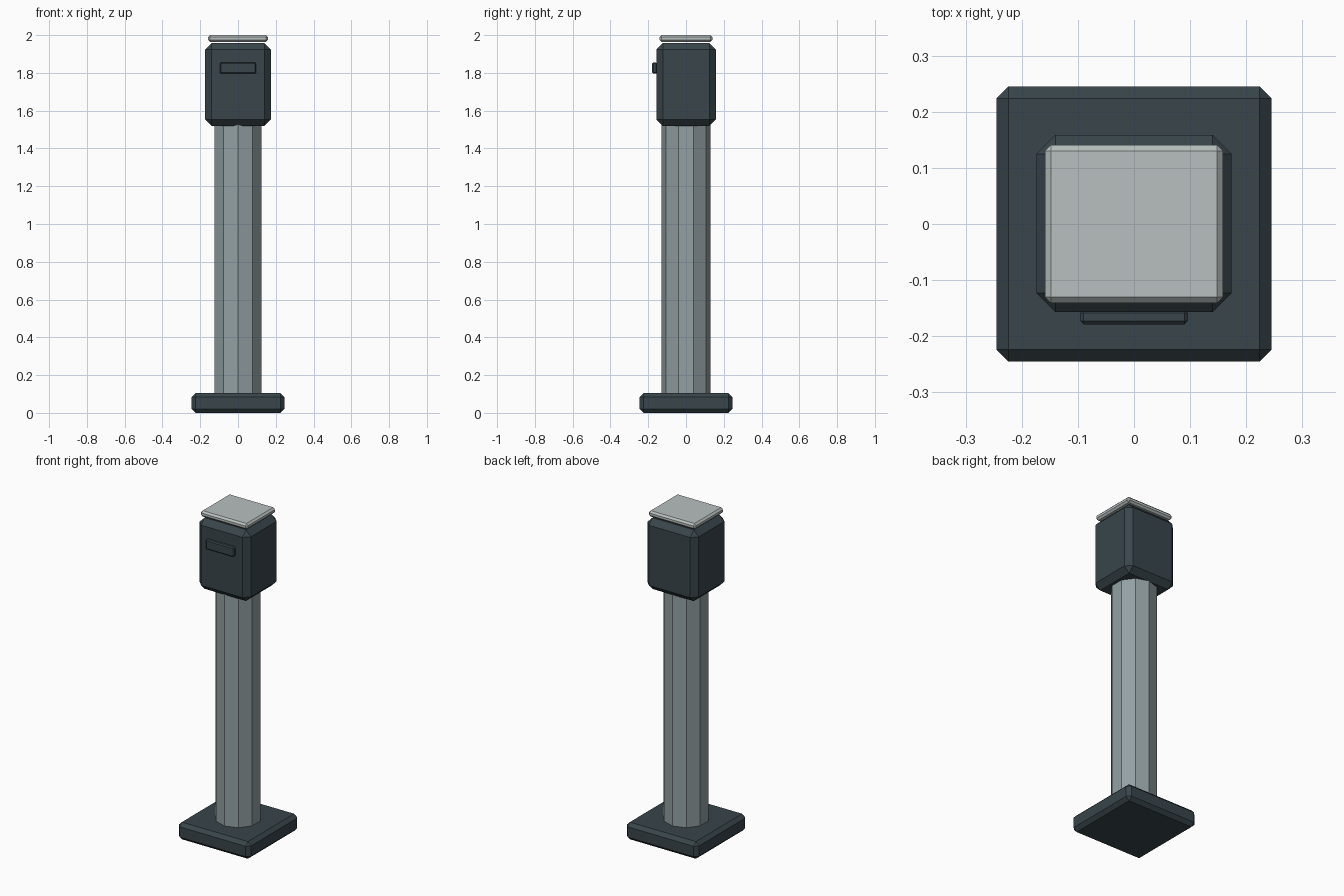
import bpy
import bmesh
from mathutils import Matrix, Vector

cube = bpy.data.objects.get("Cube")
if cube:
    bpy.data.objects.remove(cube, do_unlink=True)


def make_material(name, color):
    mat = bpy.data.materials.new(name)
    mat.use_nodes = True
    mat.diffuse_color = (*color, 1)
    shader = mat.node_tree.nodes["Principled BSDF"]
    shader.inputs["Base Color"].default_value = (*color, 1)
    return mat


def add_object(name, bm, mat):
    mesh = bpy.data.meshes.new(name)
    bm.to_mesh(mesh)
    bm.free()
    mesh.materials.append(mat)
    obj = bpy.data.objects.new(name, mesh)
    bpy.context.collection.objects.link(obj)
    return obj


def chamfered_box(name, low, high, chamfer, mat):
    """Box between two corners with every edge cut by one flat chamfer."""
    low, high = Vector(low), Vector(high)
    bm = bmesh.new()
    matrix = Matrix.Translation((low + high) / 2) @ Matrix.Diagonal((*(high - low), 1))
    bmesh.ops.create_cube(bm, size=1, matrix=matrix)
    bmesh.ops.bevel(bm, geom=bm.edges[:], offset=chamfer, offset_type='OFFSET',
                    segments=1, affect='EDGES')
    return add_object(name, bm, mat)


def post(name, radius, bottom, top, sides, mat):
    """Faceted upright post with a corner pointing to the back."""
    bm = bmesh.new()
    matrix = Matrix.Translation((0, 0, (bottom + top) / 2)) @ Matrix.Rotation(1.5707963, 4, 'Z')
    bmesh.ops.create_cone(bm, cap_ends=True, segments=sides, radius1=radius,
                          radius2=radius, depth=top - bottom, matrix=matrix)
    # Turn the ring so that one corner lies exactly on the +y axis
    corner = max(bm.verts, key=lambda v: v.co.y).co
    turn = Vector((corner.x, corner.y)).angle_signed(Vector((0, 1)))
    bmesh.ops.rotate(bm, verts=bm.verts, matrix=Matrix.Rotation(-turn, 3, 'Z'))
    return add_object(name, bm, mat)


slate = make_material("dark slate", (0.04, 0.06, 0.07))
steel = make_material("grey steel", (0.29, 0.35, 0.37))
pale = make_material("pale grey", (0.48, 0.53, 0.52))

# Foot and post
chamfered_box("base_plate", (-0.245, -0.245, 0), (0.245, 0.245, 0.105), 0.021, slate)
post("post", 0.13, 0.09, 1.55, 10, steel)

# Head with its front slot cover and floating lid
chamfered_box("head", (-0.174, -0.157, 1.52), (0.174, 0.159, 1.957), 0.034, slate)
chamfered_box("front_bar", (-0.096, -0.179, 1.796), (0.096, -0.153, 1.855), 0.006, slate)
chamfered_box("lid", (-0.159, -0.141, 1.964), (0.159, 0.141, 2.0), 0.011, pale)
